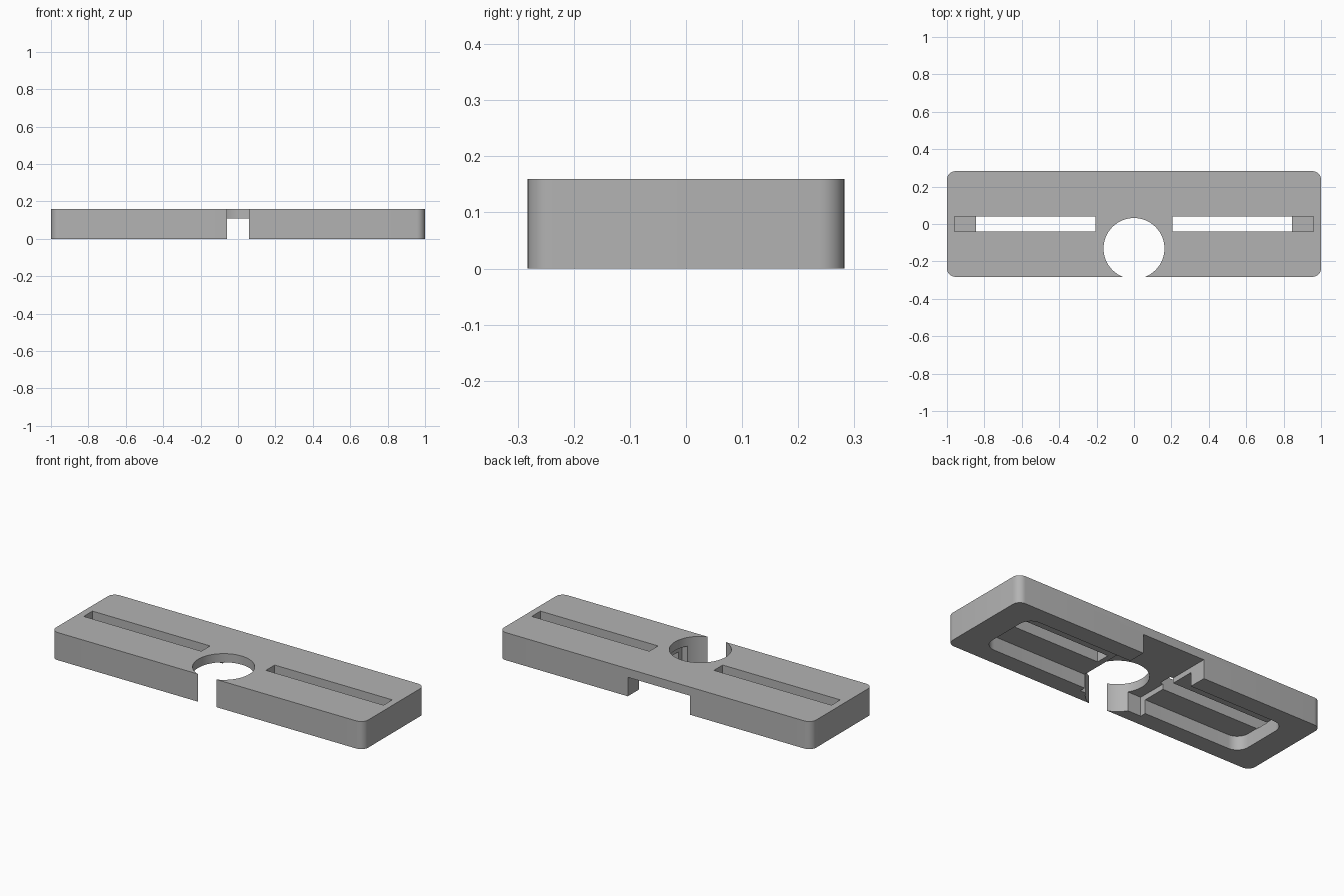
import bpy
import bmesh
import math

cube = bpy.data.objects.get("Cube")
if cube:
    bpy.data.objects.remove(cube, do_unlink=True)

LENGTH, WIDTH, HEIGHT = 2.0, 0.565, 0.16
HOLE_Y, HOLE_RADIUS = -0.131, 0.163
POCKET_TOP, CHANNEL_TOP = 0.08, 0.11


def rounded_rect(x0, x1, y0, y1, radius, steps=8):
    """Counter-clockwise outline of a rectangle with round corners."""
    if radius == 0:
        return [(x0, y0), (x1, y0), (x1, y1), (x0, y1)]
    centres = [(x1 - radius, y1 - radius), (x0 + radius, y1 - radius),
               (x0 + radius, y0 + radius), (x1 - radius, y0 + radius)]
    points = []
    for corner, (cx, cy) in enumerate(centres):
        for i in range(steps + 1):
            a = math.pi / 2 * (corner + i / steps)
            points.append((cx + radius * math.cos(a), cy + radius * math.sin(a)))
    return points


def prism(name, outline, z0, z1):
    """Extrude a flat outline upward into a closed solid."""
    bm = bmesh.new()
    base = bm.faces.new([bm.verts.new((x, y, z0)) for x, y in outline])
    new = bmesh.ops.extrude_face_region(bm, geom=[base])["geom"]
    top = [v for v in new if isinstance(v, bmesh.types.BMVert)]
    bmesh.ops.translate(bm, verts=top, vec=(0, 0, z1 - z0))
    bmesh.ops.recalc_face_normals(bm, faces=bm.faces)
    mesh = bpy.data.meshes.new(name)
    bm.to_mesh(mesh)
    bm.free()
    obj = bpy.data.objects.new(name, mesh)
    bpy.context.collection.objects.link(obj)
    return obj


def cut(target, cutter):
    """Subtract the cutter, keep the result and discard the cutter."""
    cutter.hide_render = True
    mod = target.modifiers.new(cutter.name, "BOOLEAN")
    mod.operation = "DIFFERENCE"
    mod.solver = "EXACT"
    mod.object = cutter
    bpy.context.view_layer.objects.active = target
    bpy.ops.object.modifier_apply(modifier=mod.name)
    bpy.data.objects.remove(cutter, do_unlink=True)


# Main plate with rounded vertical corners
plate = prism("slotted_plate",
              rounded_rect(-LENGTH / 2, LENGTH / 2, -WIDTH / 2, WIDTH / 2, 0.045),
              0, HEIGHT)

# Round hole that breaks through the front edge
circle = [(HOLE_RADIUS * math.cos(a), HOLE_Y + HOLE_RADIUS * math.sin(a))
          for a in (math.tau * i / 64 for i in range(64))]
cut(plate, prism("hole_cutter", circle, -0.1, HEIGHT + 0.1))

# Channel under the middle, open at the back
cut(plate, prism("channel_cutter",
                 rounded_rect(-0.225, 0.175, -0.215, 0.4, 0), -0.1, CHANNEL_TOP))

# Wide rounded pocket under both wings, running into the channel
for side in (-1, 1):
    x0, x1 = sorted((side * 0.08, side * 0.845))
    cut(plate, prism("pocket_cutter",
                     rounded_rect(x0, x1, -0.18, 0.18, 0.07), -0.1, POCKET_TOP))

# Narrow slot in the top of each wing, meeting the pocket below
for side in (-1, 1):
    x0, x1 = sorted((side * 0.207, side * 0.96))
    cut(plate, prism("slot_cutter",
                     rounded_rect(x0, x1, -0.04, 0.04, 0),
                     POCKET_TOP - 0.002, HEIGHT + 0.1))

# Single plain grey material
grey = bpy.data.materials.new("plain_grey")
grey.use_nodes = True
colour = (0.45, 0.45, 0.45, 1)
grey.diffuse_color = colour
grey.node_tree.nodes["Principled BSDF"].inputs["Base Color"].default_value = colour
plate.data.materials.clear()
plate.data.materials.append(grey)

# Smooth round walls, sharp edges elsewhere
bpy.ops.object.select_all(action="DESELECT")
plate.select_set(True)
bpy.context.view_layer.objects.active = plate
bpy.ops.object.shade_smooth_by_angle(angle=math.radians(30))
